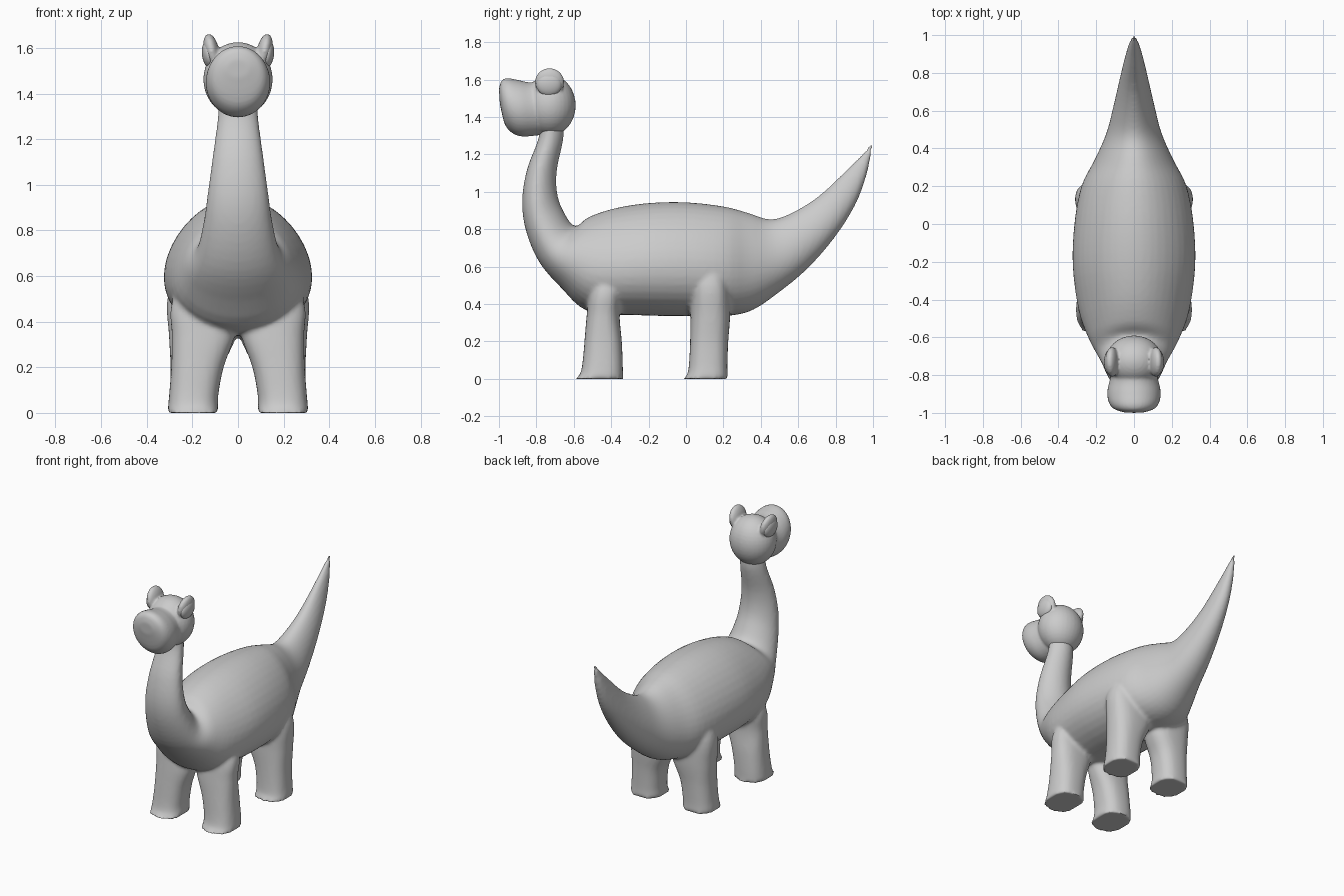
import bpy, bmesh, math
from mathutils import Vector, Matrix

cube = bpy.data.objects.get("Cube")
if cube:
    bpy.data.objects.remove(cube)

grey = bpy.data.materials.new("plain grey")
grey.use_nodes = True
GREY = (0.6, 0.6, 0.6, 1)
grey.diffuse_color = GREY
grey.node_tree.nodes["Principled BSDF"].inputs["Base Color"].default_value = GREY


def smooth_rows(rows, steps=4):
    """Catmull-Rom interpolation through rows of numbers."""
    out = []
    for i in range(len(rows) - 1):
        p = [rows[max(0, min(len(rows) - 1, i + k))] for k in (-1, 0, 1, 2)]
        for s in range(steps):
            t = s / steps
            out.append([0.5 * (2 * b + (c - a) * t + (2 * a - 5 * b + 4 * c - d) * t * t
                               + (3 * b - a - 3 * c + d) * t ** 3) for a, b, c, d in zip(*p)])
    return out + [list(rows[-1])]


def loft(bm, rings):
    """Skin closed rings of points and cap both ends."""
    loops = [[bm.verts.new(p) for p in ring] for ring in rings]
    n = len(loops[0])
    faces = [bm.faces.new((a[i], a[(i + 1) % n], b[(i + 1) % n], b[i]))
             for a, b in zip(loops, loops[1:]) for i in range(n)]
    faces += [bm.faces.new(loops[0]), bm.faces.new(loops[-1])]
    bmesh.ops.recalc_face_normals(bm, faces=faces)


def spine_loft(bm, rows, egg=0.0, n=40):
    """Rows: top y, top z, bottom y, bottom z, half width."""
    rings = []
    for ty, tz, by, bz, w in smooth_rows(rows):
        top, low = Vector((0, ty, tz)), Vector((0, by, bz))
        ring = []
        for i in range(n):
            a = math.tau * i / n
            p = (top + low) / 2 + (top - low) / 2 * math.sin(a)
            p.x = w * math.cos(a) * (1 - egg * math.sin(a))
            ring.append(p)
        rings.append(ring)
    loft(bm, rings)


def leg(bm, side, rows, n=32, power=0.8):
    """Rows: z, centre x, centre y, half width, half depth."""
    rings = []
    for z, cx, cy, rx, ry in smooth_rows(rows):
        ring = []
        for i in range(n):
            c, s = math.cos(math.tau * i / n), math.sin(math.tau * i / n)
            ring.append((side * (cx + rx * math.copysign(abs(c) ** power, c)),
                         cy + ry * math.copysign(abs(s) ** power, s), z))
        rings.append(ring)
    loft(bm, rings)


def ball(bm, centre, radii, tilt=0.0):
    m = (Matrix.Translation(centre) @ Matrix.Rotation(tilt, 4, 'Y')
         @ Matrix.Diagonal((*radii, 1)))
    bmesh.ops.create_uvsphere(bm, u_segments=32, v_segments=20, radius=1, matrix=m)


def finish(name, bm, voxel=0, rounds=0):
    mesh = bpy.data.meshes.new(name)
    bm.to_mesh(mesh)
    bm.free()
    mesh.materials.append(grey)
    ob = bpy.data.objects.new(name, mesh)
    bpy.context.collection.objects.link(ob)
    mesh.shade_smooth()
    if voxel:
        fuse = ob.modifiers.new("fuse", 'REMESH')
        fuse.mode = 'VOXEL'
        fuse.voxel_size = voxel
        fuse.use_smooth_shade = True
        relax = ob.modifiers.new("relax", 'SMOOTH')
        relax.factor = 0.5
        relax.iterations = rounds
    return ob


# Neck, torso and tail in one sweep
body = bmesh.new()
spine_loft(body, [
    (-.66, 1.40, -.78, 1.40, .08), (-.655, 1.29, -.787, 1.29, .088),
    (-.69, 1.12, -.85, 1.12, .11), (-.69, 1.0, -.876, .95, .13),
    (-.66, .905, -.855, .79, .148), (-.595, .815, -.785, .625, .18),
    (-.52, .865, -.67, .49, .235), (-.38, .912, -.52, .36, .288),
    (-.2, .94, -.25, .34, .32), (0, .944, 0, .335, .312),
    (.2, .922, .2, .335, .275), (.33, .888, .35, .365, .205),
    (.45, .853, .50, .465, .145), (.56, .885, .65, .59, .11),
    (.70, .97, .79, .75, .078), (.83, 1.09, .90, .92, .05),
    (.93, 1.19, .963, 1.08, .028), (.99, 1.257, 1.0, 1.247, .006)], egg=.16)

# Legs, mirrored
for side in (-1, 1):
    leg(body, side, [
        (0, .197, -.462, .112, .128), (.025, .197, -.452, .11, .115),
        (.08, .194, -.446, .108, .108), (.2, .178, -.443, .115, .1),
        (.34, .152, -.443, .138, .088), (.46, .15, -.43, .145, .085),
        (.6, .12, -.4, .13, .07)])
    leg(body, side, [
        (0, .197, .107, .11, .12), (.025, .197, .115, .108, .108),
        (.08, .194, .119, .106, .103), (.2, .182, .124, .114, .102),
        (.34, .155, .13, .148, .106), (.5, .155, .13, .155, .1),
        (.66, .12, .13, .135, .07)])
finish("body", body, .012, 5)

# Head: skull, muzzle and brow ridges
head = bmesh.new()
ball(head, (0, -.728, 1.462), (.152, .138, .163))
spine_loft(head, [
    (-1.0, 1.55, -.995, 1.47, .05), (-.987, 1.593, -.968, 1.36, .108),
    (-.955, 1.608, -.925, 1.312, .135), (-.895, 1.597, -.875, 1.296, .141),
    (-.83, 1.585, -.81, 1.30, .127), (-.74, 1.595, -.73, 1.31, .11)])
for side in (-1, 1):
    ball(head, (side * .116, -.73, 1.585), (.034, .079, .078), side * .2)
finish("head", head, .008, 4)

# Eyes
for side, name in ((-1, "right_eye"), (1, "left_eye")):
    eye = bmesh.new()
    ball(eye, (side * .128, -.732, 1.573), (.03, .067, .062), side * .1)
    finish(name, eye)
